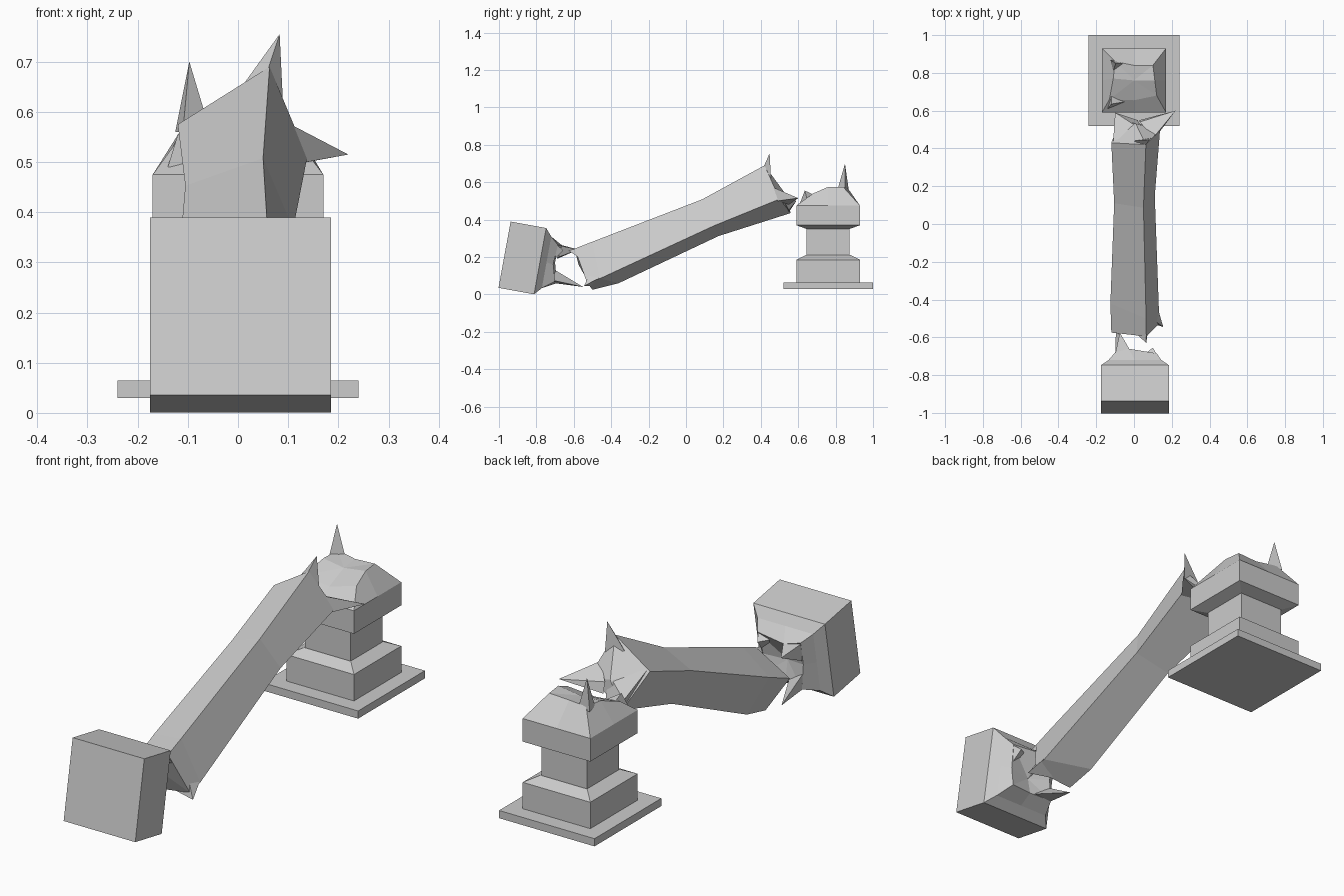
import bpy, bmesh
from mathutils import Vector

SQUARE = [(-1, -1), (0, -1), (1, -1), (1, 0), (1, 1), (0, 1), (-1, 1), (-1, 0)]


def square(origin, right, up, half):
    """Eight-point square outline in the plane right/up."""
    o, r, u = Vector(origin), Vector(right), Vector(up)
    return [o + r * (a * half) + u * (b * half) for a, b in SQUARE]


def build(name, rings, start=None, end=None, spikes=()):
    """Loft equal rings, fan the ends to a centre point, add broken splinters."""
    bm = bmesh.new()
    loops = [[bm.verts.new(p) for p in ring] for ring in rings]
    n = len(loops[0])
    for a, b in zip(loops, loops[1:]):
        for i in range(n):
            j = (i + 1) % n
            bm.faces.new((a[i], a[j], b[j], b[i]))
    for loop, centre in ((loops[0], start), (loops[-1], end)):
        if centre is None:
            bm.faces.new(loop)
        else:
            c = bm.verts.new(centre)
            for i in range(n):
                bm.faces.new((loop[i], loop[(i + 1) % n], c))
    for base, tip in spikes:
        b = [bm.verts.new(p) for p in base]
        t = bm.verts.new(tip)
        bm.faces.new(b)
        for i in range(len(b)):
            bm.faces.new((b[i], b[(i + 1) % len(b)], t))
    bmesh.ops.recalc_face_normals(bm, faces=bm.faces)
    mesh = bpy.data.meshes.new(name)
    bm.to_mesh(mesh)
    bm.free()
    obj = bpy.data.objects.new(name, mesh)
    bpy.context.collection.objects.link(obj)
    return obj


X, Y = (1, 0, 0), (0, 1, 0)

# Flat ground slab under the standing pedestal
build("ground_slab", [square((0, 0.76, z), X, Y, 0.24) for z in (0.03, 0.065)])

# Standing pedestal with broken crown
profile = [(0.17, 0.065), (0.17, 0.185), (0.12, 0.21), (0.115, 0.21),
           (0.115, 0.35), (0.17, 0.37), (0.17, 0.475)]
crown = [(-0.13, 0.66, 0.53), (0, 0.655, 0.515), (0.12, 0.68, 0.54), (0.11, 0.76, 0.575),
         (0.10, 0.84, 0.575), (0, 0.84, 0.57), (-0.10, 0.86, 0.575), (-0.11, 0.77, 0.57)]
build("standing_pedestal",
      [square((0, 0.76, z), X, Y, h) for h, z in profile] + [crown],
      end=(0, 0.76, 0.56),
      spikes=[([(-0.125, 0.87, 0.56), (-0.055, 0.85, 0.56), (-0.11, 0.81, 0.56)],
               (-0.097, 0.85, 0.70)),
              ([(-0.14, 0.61, 0.49), (-0.03, 0.65, 0.50), (-0.12, 0.69, 0.53)],
               (-0.12, 0.635, 0.555))])

# Fallen square shaft: ring order is top, right, bottom, left corner edges
lower = [(0.065, -0.595, 0.245), (0.13, -0.53, 0.065), (-0.05, -0.50, 0.025), (-0.12, -0.575, 0.16)]
swell = [(0.064, -0.50, 0.282), (0.132, -0.46, 0.085), (-0.055, -0.36, 0.06), (-0.125, -0.42, 0.225)]
waist = [(0.05, 0.086, 0.508), (0.11, 0.149, 0.367), (-0.05, 0.174, 0.312), (-0.105, 0.11, 0.453)]
upper = [(0.063, 0.42, 0.69), (0.138, 0.50, 0.51), (-0.07, 0.56, 0.435), (-0.12, 0.43, 0.575)]
build("fallen_shaft", [lower, swell, waist, upper],
      start=(0, -0.55, 0.13), end=(0.01, 0.53, 0.54),
      spikes=[([(0.055, 0.41, 0.67), (0.09, 0.455, 0.61), (0.0, 0.44, 0.64)],
               (0.083, 0.447, 0.755)),
              ([(0.105, 0.46, 0.575), (0.137, 0.49, 0.50), (0.03, 0.55, 0.48), (0.03, 0.54, 0.53)],
               (0.22, 0.60, 0.515)),
              ([(-0.11, 0.44, 0.58), (0.04, 0.50, 0.55), (0.02, 0.55, 0.45), (-0.07, 0.55, 0.44)],
               (-0.10, 0.59, 0.50)),
              ([(0.13, -0.46, 0.09), (0.12, -0.52, 0.10), (0.04, -0.51, 0.045)],
               (0.155, -0.545, 0.045)),
              ([(0.0, -0.57, 0.20), (0.063, -0.56, 0.25), (0.075, -0.56, 0.19)],
               (0.065, -0.63, 0.235))])

# Fallen capital block, tipped back, with broken neck
origin, axis, up = Vector((0.005, -0.97, 0.2125)), Vector((0, 0.984, -0.18)), (0, 0.18, 0.984)
neck = [(-0.10, -0.69, 0.06), (0, -0.715, 0.075), (0.11, -0.70, 0.07), (0.11, -0.71, 0.16),
        (0.12, -0.685, 0.265), (-0.03, -0.66, 0.26), (-0.10, -0.68, 0.275), (-0.10, -0.70, 0.17)]
build("fallen_capital",
      [square(origin + axis * t, X, up, h) for h, t in ((0.18, 0), (0.18, 0.193), (0.14, 0.228))]
      + [neck], end=(0, -0.73, 0.155),
      spikes=[([(-0.10, -0.70, 0.06), (-0.02, -0.71, 0.075), (-0.10, -0.70, 0.13)],
               (-0.095, -0.55, 0.04)),
              ([(-0.10, -0.69, 0.27), (-0.10, -0.69, 0.19), (-0.03, -0.68, 0.20), (-0.02, -0.67, 0.26)],
               (-0.075, -0.575, 0.24)),
              ([(0.04, -0.70, 0.25), (0.12, -0.69, 0.265), (0.11, -0.70, 0.19)],
               (0.10, -0.655, 0.235))])
